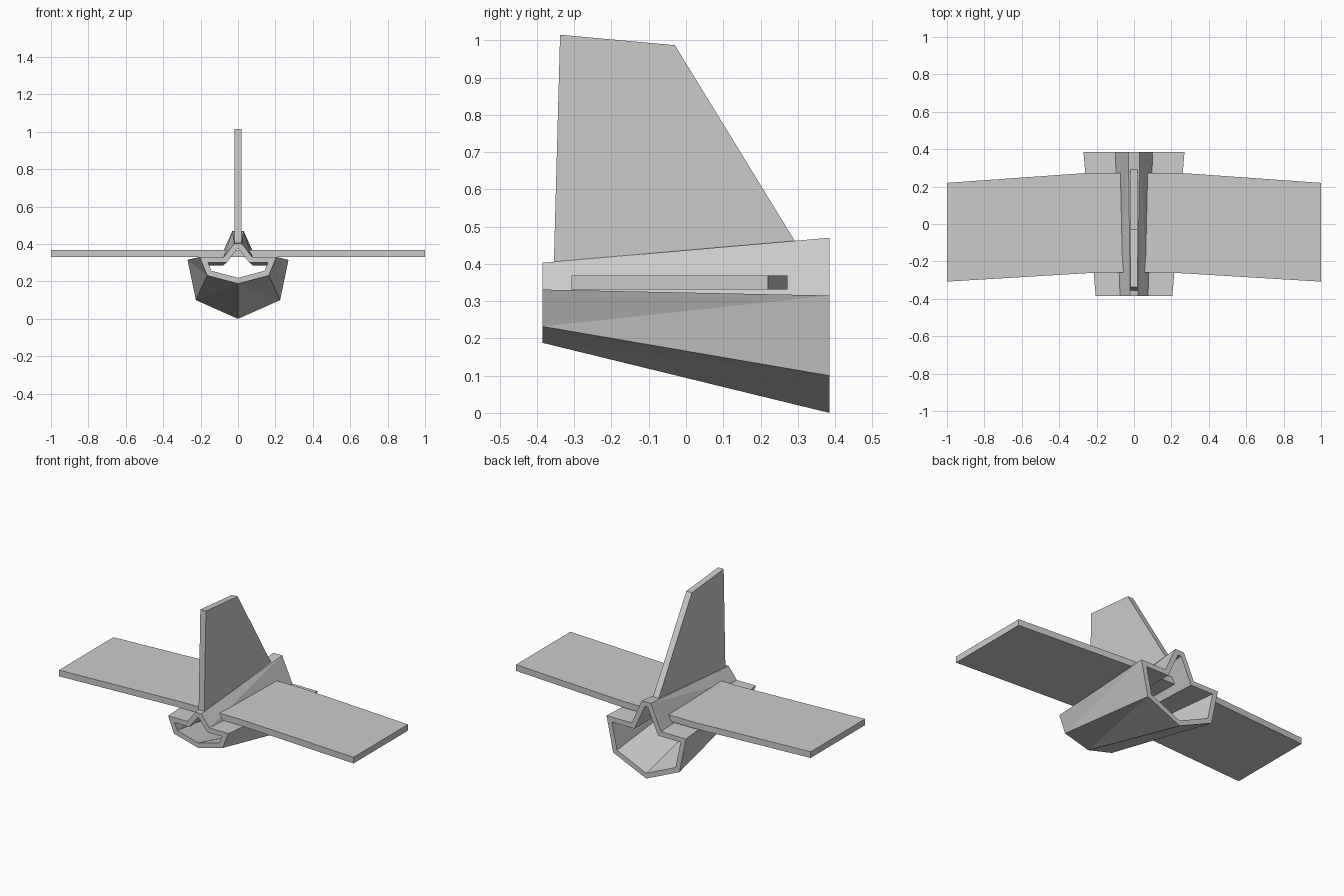
import bpy, bmesh
from mathutils import Vector

if "Cube" in bpy.data.objects:
    bpy.data.objects.remove(bpy.data.objects["Cube"])


def finish(bm, name):
    bmesh.ops.recalc_face_normals(bm, faces=bm.faces)
    me = bpy.data.meshes.new(name)
    bm.to_mesh(me)
    bm.free()
    ob = bpy.data.objects.new(name, me)
    bpy.context.collection.objects.link(ob)
    return ob


def slab(name, outline, thickness):
    """Extrude a flat 3D outline along a thickness vector."""
    bm = bmesh.new()
    face = bm.faces.new([bm.verts.new(p) for p in outline])
    ext = bmesh.ops.extrude_face_region(bm, geom=[face])
    moved = [v for v in ext["geom"] if isinstance(v, bmesh.types.BMVert)]
    bmesh.ops.translate(bm, verts=moved, vec=thickness)
    return finish(bm, name)


def inset(profile, t):
    """Mitred inward offset of a half section that starts and ends on x = 0."""
    pts = [Vector(p) for p in profile]
    flip = lambda p: Vector((-p.x, p.y))
    pts = [flip(pts[1])] + pts + [flip(pts[-2])]
    out = []
    for a, b, c in zip(pts, pts[1:], pts[2:]):
        d1, d2 = (b - a).normalized(), (c - b).normalized()
        n1, n2 = Vector((-d1.y, d1.x)), Vector((-d2.y, d2.x))
        out.append(b + (n1 + n2) * t / (1 + n1.dot(n2)))
    return out


# Fuselage: hollow faceted tube, half section lofted front to back, then mirrored
front = [(0, .188), (.165, .232), (.205, .331), (.075, .331), (.02, .403), (0, .403)]
back = [(0, 0), (.225, .1), (.27, .315), (.1, .315), (.03, .47), (0, .47)]
bm = bmesh.new()


def row(profile, y):
    return [bm.verts.new((p[0], y, p[1])) for p in profile]


fo, bo = row(front, -.385), row(back, .385)
fi, bi = row(inset(front, .03), -.385), row(inset(back, .03), .385)
for i in range(len(front) - 1):
    j = i + 1
    for f, b in ((fo, bo), (fi, bi)):
        bm.faces.new((f[i], b[i], b[j]))
        bm.faces.new((f[i], b[j], f[j]))
    for o, n in ((fo, fi), (bo, bi)):
        bm.faces.new((o[i], o[j], n[j], n[i]))
bmesh.ops.mirror(bm, geom=bm.verts[:] + bm.edges[:] + bm.faces[:],
                 axis='X', merge_dist=.0005)
bmesh.ops.remove_doubles(bm, verts=bm.verts, dist=.0005)
finish(bm, "fuselage_shell")

# Main wing: one flat slab running through the spine
half = [(1, -.308), (1, .22), (.25, .273)]
wing = [(.2, -.26)] + half + [(-x, y) for x, y in reversed(half)] + [(-.2, -.26)]
slab("main_wing", [(x, y, .331) for x, y in wing], (0, 0, .038))

# Tail fin standing on the spine
fin = [(-.355, .39), (-.338, 1.015), (-.03, .987), (.29, .465), (.30, .447)]
slab("tail_fin", [(-.019, y, z) for y, z in fin], (.038, 0, 0))
